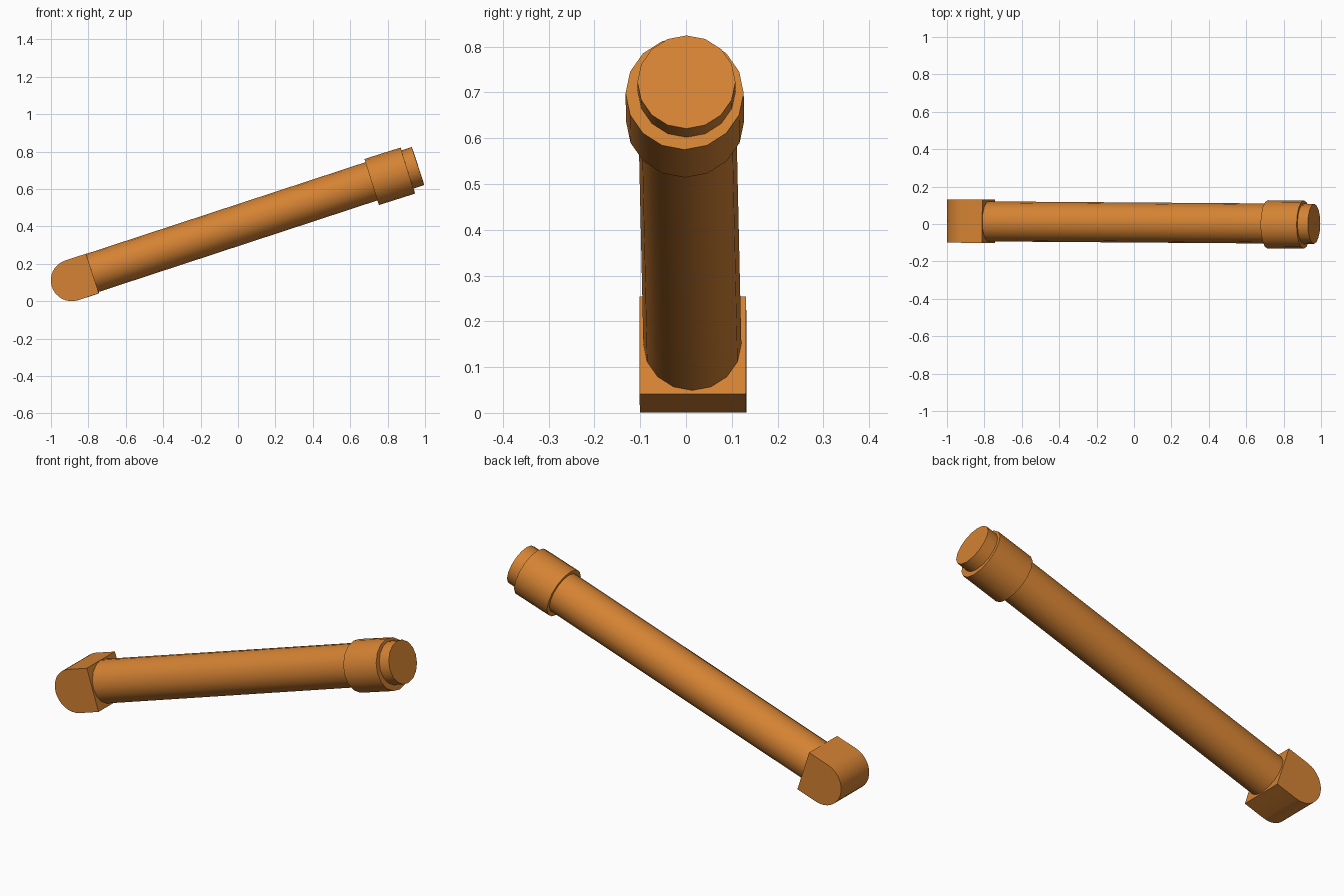
import bpy, bmesh, math
from mathutils import Vector, Matrix

if "Cube" in bpy.data.objects:
    bpy.data.objects.remove(bpy.data.objects["Cube"])

orange = bpy.data.materials.new("orange")
orange.diffuse_color = (0.66, 0.225, 0.033, 1)
orange.use_nodes = True
orange.node_tree.nodes["Principled BSDF"].inputs["Base Color"].default_value = orange.diffuse_color


def finish(name, bm, matrix):
    bmesh.ops.recalc_face_normals(bm, faces=bm.faces)
    mesh = bpy.data.meshes.new(name)
    bm.to_mesh(mesh)
    bm.free()
    mesh.materials.append(orange)
    ob = bpy.data.objects.new(name, mesh)
    ob.matrix_world = matrix
    bpy.context.collection.objects.link(ob)
    bpy.ops.object.select_all(action='DESELECT')
    ob.select_set(True)
    bpy.context.view_layer.objects.active = ob
    bpy.ops.object.shade_smooth_by_angle(angle=math.radians(35))
    return ob


def cylinder(name, start, end, radius, sides=16):
    """Capped cylinder between two points, with one vertex row at the top."""
    a, b = Vector(start), Vector(end)
    x = (b - a).normalized()
    y = Vector((0, 0, 1)).cross(x).normalized()
    z = x.cross(y)
    frame = Matrix((x, y, z)).transposed().to_4x4()
    frame.translation = a
    bm = bmesh.new()
    ring = [bm.verts.new((0, radius * math.sin(2 * math.pi * i / sides),
                          radius * math.cos(2 * math.pi * i / sides)))
            for i in range(sides)]
    cap = bm.faces.new(ring)
    out = bmesh.ops.extrude_face_region(bm, geom=[cap], use_keep_orig=True)
    moved = [v for v in out["geom"] if isinstance(v, bmesh.types.BMVert)]
    bmesh.ops.translate(bm, verts=moved, vec=((b - a).length, 0, 0))
    return finish(name, bm, frame)


# Rod, running through the collar to its exposed tip
cylinder("rod", (-0.80, 0.014, 0.1438), (0.9625, 0.001, 0.7225), 0.107)

# Collar, slightly below the rod axis
cylinder("collar", (0.715, -0.002, 0.637), (0.908, -0.003, 0.698), 0.129)

# Rounded end block: half-round profile extruded across y
R, LENGTH, HALF_WIDTH, STEPS = 0.1115, 0.117, 0.116, 16
bm = bmesh.new()
profile = [(LENGTH, R)]
for i in range(STEPS + 1):
    t = math.pi / 2 + math.pi * i / STEPS
    profile.append((R * math.cos(t), R * math.sin(t)))
profile.append((LENGTH, -R))
side = bm.faces.new([bm.verts.new((x, -HALF_WIDTH, z)) for x, z in profile])
out = bmesh.ops.extrude_face_region(bm, geom=[side], use_keep_orig=True)
bmesh.ops.translate(bm, vec=(0, 2 * HALF_WIDTH, 0),
                    verts=[v for v in out["geom"] if isinstance(v, bmesh.types.BMVert)])
tilt = Matrix.Rotation(math.radians(-18), 4, 'Y')
yaw = Matrix.Rotation(math.radians(-0.4), 4, 'Z')
finish("end_block", bm, Matrix.Translation((-0.8885, 0.0155, 0.1115)) @ yaw @ tilt)
